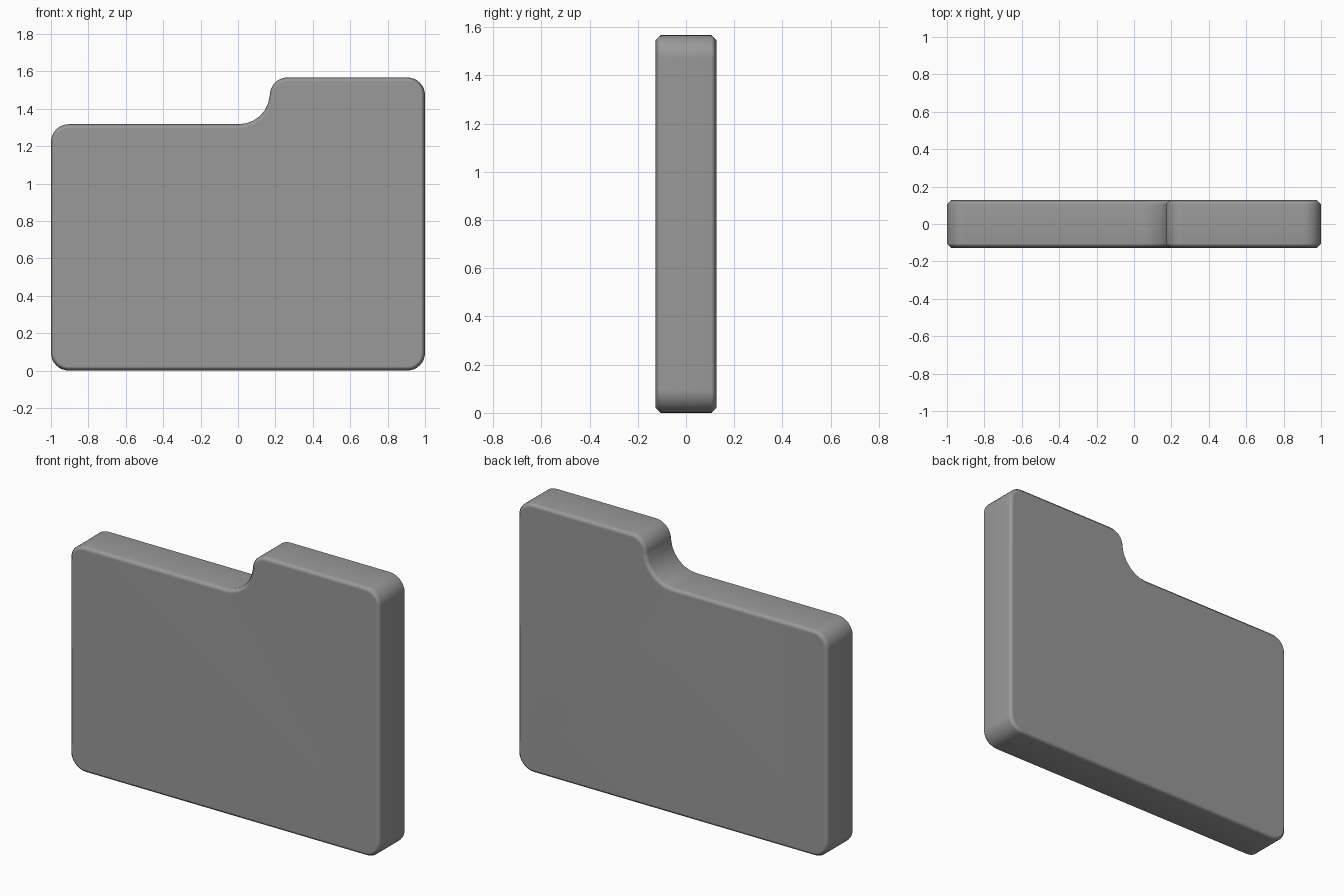
import bpy, bmesh
from math import cos, sin, radians

if "Cube" in bpy.data.objects:
    bpy.data.objects.remove(bpy.data.objects["Cube"])

THICK, EDGE, R, COVE = 0.254, 0.022, 0.095, 0.165
TOP, STEP, TAB_X = 1.567, 1.317, 0.17


def arc(cx, cz, r, start, end, steps=8):
    """Points on an arc in the x-z plane, angles in degrees."""
    angles = [radians(start + (end - start) * i / steps) for i in range(steps + 1)]
    return [(cx + r * cos(a), cz + r * sin(a)) for a in angles]


# Folder outline, counter-clockwise seen from the front
outline = (
    arc(-1 + R, R, R, 180, 270)
    + arc(1 - R, R, R, 270, 360)
    + arc(1 - R, TOP - R, R, 0, 90)
    + arc(TAB_X + R, TOP - R, R, 90, 180)
    + arc(TAB_X - COVE, STEP + COVE, COVE, -5, -90, 6)
    + arc(-1 + R, STEP - R, R, 90, 180)
)

# Extrude the outline and chamfer its front and back rims
bm = bmesh.new()
face = bm.faces.new([bm.verts.new((x, -THICK / 2, z)) for x, z in outline])
ext = bmesh.ops.extrude_face_region(bm, geom=[face], use_keep_orig=True)
moved = [v for v in ext["geom"] if isinstance(v, bmesh.types.BMVert)]
bmesh.ops.translate(bm, verts=moved, vec=(0, THICK, 0))
bmesh.ops.recalc_face_normals(bm, faces=bm.faces)
rims = [e for e in bm.edges if abs(e.verts[0].co.y - e.verts[1].co.y) < 1e-5]
bmesh.ops.bevel(bm, geom=rims, offset=EDGE, offset_type='OFFSET',
                segments=1, profile=0.5, affect='EDGES', clamp_overlap=True)

mesh = bpy.data.meshes.new("folder")
bm.to_mesh(mesh)
bm.free()
folder = bpy.data.objects.new("folder", mesh)
bpy.context.collection.objects.link(folder)

# Dark grey colour
grey = bpy.data.materials.new("dark_grey")
grey.diffuse_color = (0.32, 0.32, 0.32, 1)
grey.use_nodes = True
grey.node_tree.nodes["Principled BSDF"].inputs["Base Color"].default_value = grey.diffuse_color
mesh.materials.append(grey)

# Smooth shading with flat large faces
bpy.context.view_layer.objects.active = folder
folder.select_set(True)
bpy.ops.object.shade_smooth_by_angle(angle=radians(50))
weighted = folder.modifiers.new("weighted_normals", 'WEIGHTED_NORMAL')
weighted.keep_sharp = True
